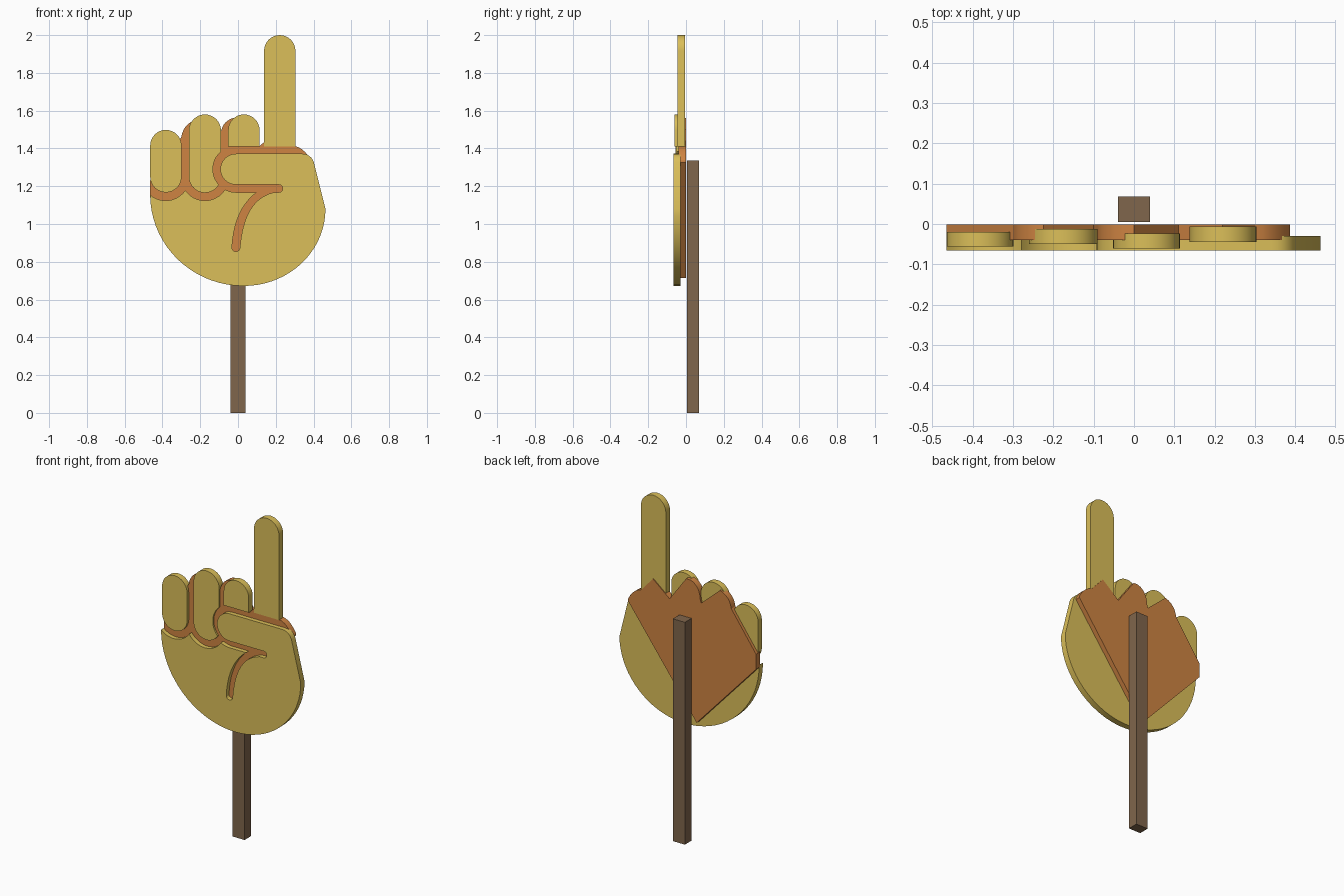
import bpy, bmesh
from math import sin, cos, radians

if "Cube" in bpy.data.objects:
    bpy.data.objects.remove(bpy.data.objects["Cube"])


def material(name, rgb):
    m = bpy.data.materials.new(name)
    m.diffuse_color = (*rgb, 1)
    m.use_nodes = True
    m.node_tree.nodes["Principled BSDF"].inputs["Base Color"].default_value = m.diffuse_color
    return m


YELLOW = material("yellow", (0.71, 0.52, 0.10))
ORANGE = material("orange", (0.62, 0.23, 0.055))
BROWN = material("brown", (0.216, 0.133, 0.072))


def arc(cx, cz, rx, a0, a1, n=12, rz=None):
    rz = rx if rz is None else rz
    angles = [radians(a0 + (a1 - a0) * i / n) for i in range(n + 1)]
    return [(cx + rx * cos(a), cz + rz * sin(a)) for a in angles]


def bend(p, c, q, n=10):
    out = []
    for i in range(n + 1):
        t = i / n
        out.append(tuple((1 - t) ** 2 * p[k] + 2 * t * (1 - t) * c[k] + t * t * q[k]
                         for k in (0, 1)))
    return out


def plate(name, outline, front, back, mat):
    """Extrude an x/z outline from y = front to y = back."""
    bm = bmesh.new()
    face = bm.faces.new([bm.verts.new((x, front, z)) for x, z in outline])
    ext = bmesh.ops.extrude_face_region(bm, geom=[face])
    for v in ext["geom"]:
        if isinstance(v, bmesh.types.BMVert):
            v.co.y = back
    bmesh.ops.remove_doubles(bm, verts=bm.verts, dist=1e-5)
    bmesh.ops.recalc_face_normals(bm, faces=bm.faces)
    mesh = bpy.data.meshes.new(name)
    bm.to_mesh(mesh)
    bm.free()
    obj = bpy.data.objects.new(name, mesh)
    mesh.materials.append(mat)
    bpy.context.collection.objects.link(obj)
    if len(outline) > 16:
        bpy.context.view_layer.objects.active = obj
        obj.select_set(True)
        bpy.ops.object.shade_smooth_by_angle(angle=radians(20))
        obj.select_set(False)
    return obj


# Handle
plate("stick", [(-.04, 0), (.04, 0), (.04, 1.335), (-.04, 1.335)], .005, .068, BROWN)

# Backing plate showing through the grooves
backing = [(-.465, 1.14), (-.07, .713), (.387, 1.325)]
backing += bend((.387, 1.335), (.35, 1.405), (.30, 1.412), 5)
backing += [(.22, 1.50), (.11, 1.41), (0, 1.56)]
backing += bend((-.03, 1.56), (-.09, 1.54), (-.094, 1.46), 6)
backing += [(-.1, 1.44)]
backing += bend((-.225, 1.55), (-.29, 1.53), (-.30, 1.46), 6)
backing += [(-.465, 1.23)]
plate("groove_backing", backing, -.04, -.001, ORANGE)

# Palm with folded thumb: knuckle scallops, crease, thumb, round heel
palm = arc(-.383, 1.25, .126, 229.4, 325.6)
palm += arc(-.175, 1.25, .126, 214.4, 326)
palm += arc(-.011, 1.29, .122, 242, 270, 5)
palm += bend((.10, 1.168), (-.02, 1.08), (-.032, .875))
palm += arc(-.011, .875, .021, 180, 360, 8)
palm += bend((.01, .875), (.03, 1.13), (.19, 1.168))
palm += arc(.217, 1.188, .02, -90, 90, 8)
palm += arc(-.011, 1.29, .082, 270, 90, 16)
palm += bend((.34, 1.372), (.385, 1.372), (.402, 1.325), 6)
palm += arc(.03, 1.08, .433, 0, -90, 18, rz=.408)
palm += arc(.03, 1.155, .495, 270, 180, 18, rz=.483)
clean = [p for i, p in enumerate(palm)
         if (p[0] - palm[i - 1][0]) ** 2 + (p[1] - palm[i - 1][1]) ** 2 > 1e-7]
plate("palm_and_thumb", clean, -.066, -.03, YELLOW)

# Fingers
little = arc(-.382, 1.415, .083, 0, 180, 16) + arc(-.382, 1.25, .083, 180, 360, 16)
plate("little_finger", little, -.056, -.02, YELLOW)

ring = arc(-.175, 1.495, .085, 0, 180, 16) + arc(-.175, 1.25, .085, 180, 332, 14)
ring += arc(-.011, 1.29, .122, 222, 130.4, 10)
plate("ring_finger", ring, -.05, -.012, YELLOW)

for name, x, top, front, back in [("middle_finger", .031, 1.58, -.061, -.023),
                                  ("index_finger", .221, 2.0, -.045, -.006)]:
    shape = arc(x, top - .083, .083, 0, 180, 16) + [(x - .083, 1.41), (x + .083, 1.41)]
    plate(name, shape, front, back, YELLOW)
